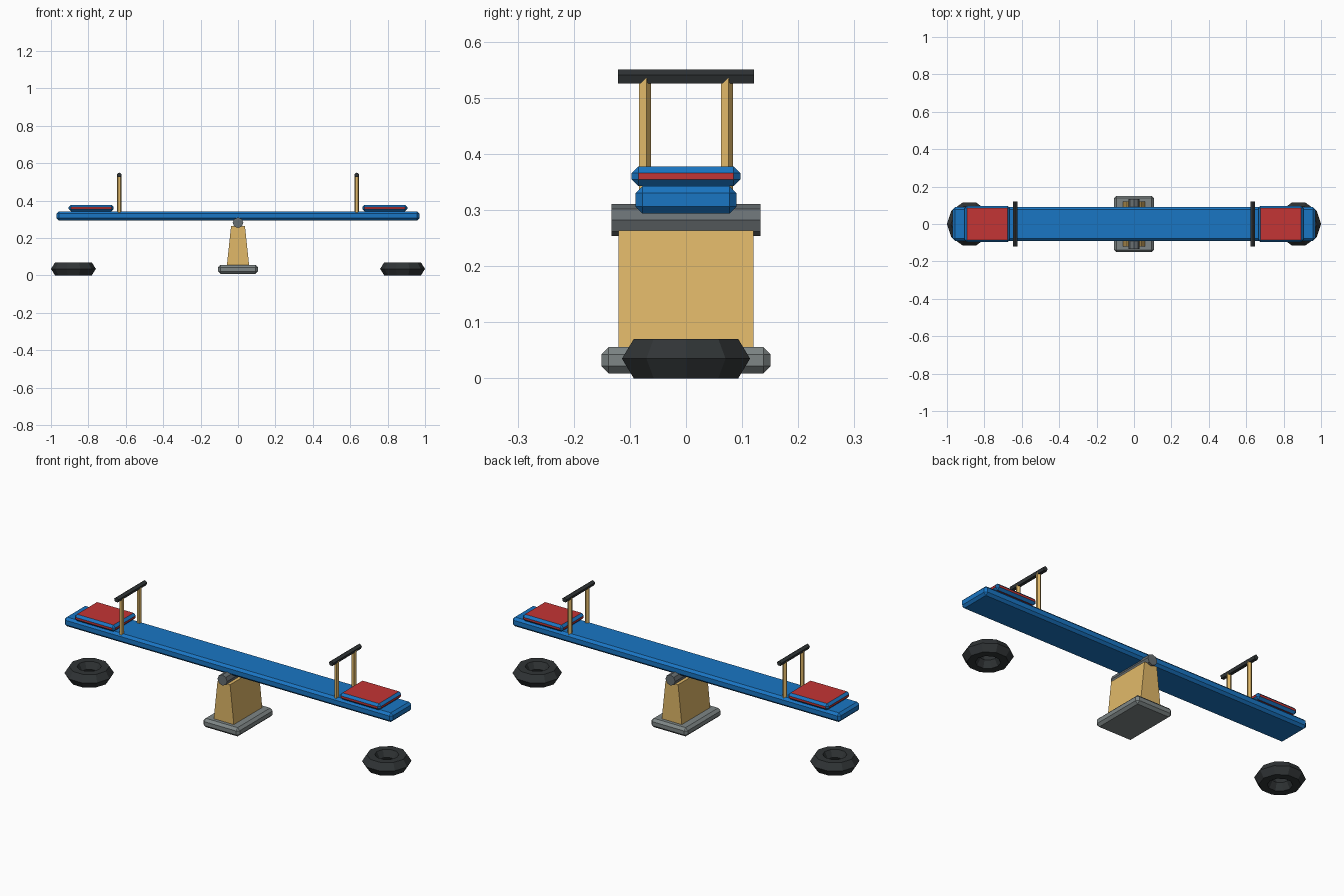
import bpy, bmesh
from math import pi, cos, sin
from mathutils import Matrix

if "Cube" in bpy.data.objects:
    bpy.data.objects.remove(bpy.data.objects["Cube"])


def material(name, rgb):
    m = bpy.data.materials.new(name)
    m.diffuse_color = (*rgb, 1)
    m.use_nodes = True
    m.node_tree.nodes["Principled BSDF"].inputs["Base Color"].default_value = m.diffuse_color
    return m


BLUE = material("blue paint", (0.01, 0.18, 0.55))
RED = material("red pad", (0.55, 0.035, 0.035))
WOOD = material("pale wood", (0.75, 0.48, 0.14))
RUBBER = material("black rubber", (0.03, 0.035, 0.037))
STEEL = material("steel", (0.14, 0.16, 0.17))
STONE = material("stone", (0.21, 0.24, 0.24))


def finish(bm, name, *mats):
    bmesh.ops.recalc_face_normals(bm, faces=bm.faces)
    me = bpy.data.meshes.new(name)
    bm.to_mesh(me)
    bm.free()
    for m in mats:
        me.materials.append(m)
    ob = bpy.data.objects.new(name, me)
    bpy.context.collection.objects.link(ob)
    return ob


def box(name, center, size, bevel, *mats):
    """Chamfered box; a second material goes on the chamfers."""
    bm = bmesh.new()
    bmesh.ops.create_cube(bm, size=1, matrix=Matrix.Translation(center) @ Matrix.Diagonal((*size, 1)))
    bmesh.ops.bevel(bm, geom=bm.edges[:], offset=bevel, segments=1, affect='EDGES',
                    material=len(mats) - 1)
    return finish(bm, name, *mats)


def rod(name, center, radius, length, sides, mat, along_y=False):
    """Low-poly rod with one corner pointing +y (or +z when laid along y)."""
    bm = bmesh.new()
    ring = [(radius * sin(2 * pi * i / sides), radius * cos(2 * pi * i / sides)) for i in range(sides)]
    base = bm.faces.new([bm.verts.new((a, b, -length / 2)) for a, b in ring])
    ext = bmesh.ops.extrude_face_region(bm, geom=[base], use_keep_orig=True)
    top = [v for v in ext["geom"] if isinstance(v, bmesh.types.BMVert)]
    bmesh.ops.translate(bm, verts=top, vec=(0, 0, length))
    rot = Matrix.Rotation(pi / 2, 4, 'X') if along_y else Matrix.Identity(4)
    bmesh.ops.transform(bm, matrix=Matrix.Translation(center) @ rot, verts=bm.verts)
    return finish(bm, name, mat)


def tyre(name, x, sides=10):
    """Six-sided profile revolved around z."""
    profile = [(0.12, 0.035), (0.098, 0.07), (0.059, 0.07),
               (0.041, 0.035), (0.059, 0), (0.098, 0)]
    bm = bmesh.new()
    rings = [[bm.verts.new((x + r * cos(2 * pi * i / sides), r * sin(2 * pi * i / sides), z))
              for r, z in profile] for i in range(sides)]
    n = len(profile)
    for i in range(sides):
        a, b = rings[i], rings[(i + 1) % sides]
        for j in range(n):
            k = (j + 1) % n
            bm.faces.new((a[j], b[j], b[k], a[k]))
    return finish(bm, name, RUBBER)


# Base, tapered support and pivot
box("base", (0, 0, 0.032), (0.214, 0.302, 0.047), 0.013, STONE)

bm = bmesh.new()
bmesh.ops.create_cube(bm, size=1, matrix=Matrix.Translation((0, 0, 0.156)) @ Matrix.Diagonal((0.12, 0.24, 0.214, 1)))
for v in bm.verts:
    if v.co.z > 0.2:
        v.co.x *= 0.62
finish(bm, "support", WOOD)

rod("pivot", (0, 0, 0.282), 0.0285, 0.266, 8, STEEL, along_y=True)

# Plank
box("plank", (0, 0, 0.318), (1.94, 0.18, 0.049), 0.0125, BLUE)

# Seat, handle and tyre at each end
for side, s in (("left", -1), ("right", 1)):
    box(side + "_seat", (s * 0.785, 0, 0.36), (0.24, 0.194, 0.035), 0.012, RED, BLUE)
    for end, y in (("front", -0.074), ("back", 0.072)):
        rod(f"{side}_{end}_handle_post", (s * 0.635, y, 0.4345), 0.012, 0.205, 5, WOOD)
    rod(side + "_handle_bar", (s * 0.635, 0, 0.5365), 0.0138, 0.242, 5, RUBBER, along_y=True)
    tyre(side + "_tyre", s * 0.88)
